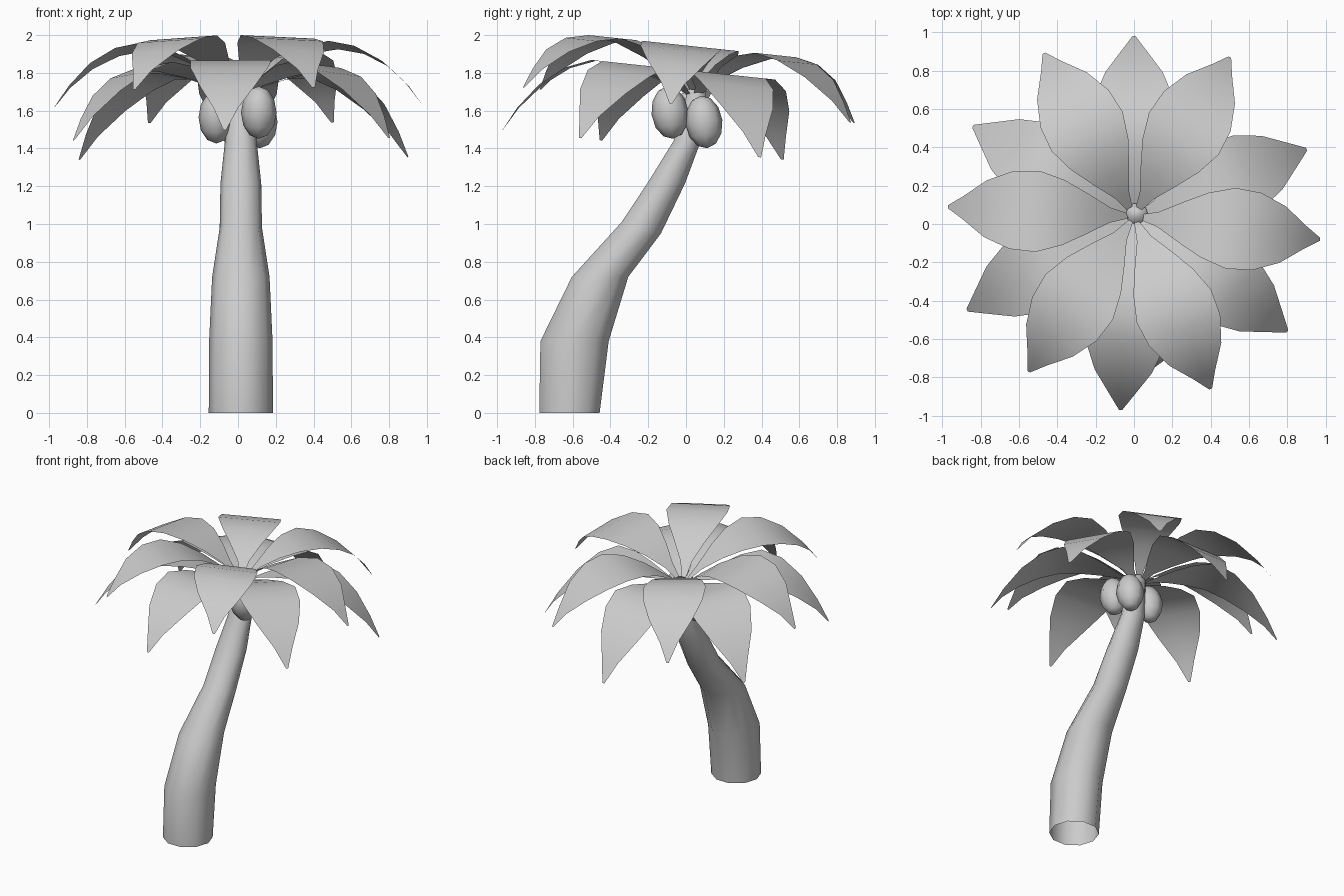
import bpy, bmesh, math
from mathutils import Vector, Matrix

if "Cube" in bpy.data.objects:
    bpy.data.objects.remove(bpy.data.objects["Cube"])

TILT = 0.107          # the crown drops towards +y
ROOT = Vector((0, 0.04))


def finish(name, bm):
    for f in bm.faces:
        f.smooth = True
    me = bpy.data.meshes.new(name)
    bm.to_mesh(me)
    bm.free()
    ob = bpy.data.objects.new(name, me)
    bpy.context.collection.objects.link(ob)
    return ob


# Trunk: eight-sided rings (z, centre y, radius x, radius y, slope), open at the base
rings = [(0, -.617, .17, .168, 0), (.38, -.59, .168, .19, 0),
         (.72, -.455, .152, .157, 0), (.98, -.237, .112, .11, -.28),
         (1.215, -.105, .108, .105, 0), (1.43, .003, .085, .072, -.15),
         (1.71, .06, .055, .05, -.1)]
SIDES = 10
bm = bmesh.new()
loops = []
for z, cy, rx, ry, slope in rings:
    loop = []
    for i in range(SIDES):
        a = math.tau * i / SIDES
        dy = ry * math.sin(a)
        loop.append(bm.verts.new((.015 + rx * math.cos(a), cy + dy, z + slope * dy)))
    loops.append(loop)
for lo, hi in zip(loops, loops[1:]):
    for i in range(SIDES):
        j = (i + 1) % SIDES
        bm.faces.new((lo[i], lo[j], hi[j], hi[i]))
bm.faces.new(loops[-1])
finish("trunk", bm)

# Fronds: thin arched leaves, given as (fraction of length, half width, height)
upper = [(.03, .012, 1.70), (.13, .04, 1.78), (.25, .105, 1.86), (.38, .17, 1.92),
         (.52, .212, 1.945), (.66, .203, 1.918), (.8, .148, 1.845),
         (.92, .06, 1.735), (1, .008, 1.63)]
lower = [(.03, .012, 1.68), (.13, .04, 1.73), (.25, .105, 1.772), (.38, .17, 1.805),
         (.52, .215, 1.815), (.66, .205, 1.76), (.8, .15, 1.655),
         (.92, .065, 1.52), (1, .008, 1.395)]


def frond(name, tip, profile):
    axis = Vector(tip) - ROOT
    side = Vector((-axis.y, axis.x)).normalized()
    bm = bmesh.new()
    rows = []
    for t, w, z in profile:
        row = []
        for s in (-1, 0, 1):
            p = ROOT + axis * t + side * w * s
            row.append(bm.verts.new((p.x, p.y, z - TILT * p.y)))
        rows.append(row)
    for a, b in zip(rows, rows[1:]):
        for k in (0, 1):
            bm.faces.new((a[k], b[k], b[k + 1], a[k + 1]))
    finish(name, bm)


upper_tips = [(.5, .87), (.97, -.08), (.4, -.86), (-.55, -.77), (-.97, .09), (-.47, .89)]
lower_tips = [(0, .98), (.9, .39), (.8, -.56), (-.07, -.97), (-.87, -.45), (-.84, .51)]
for i, tip in enumerate(upper_tips):
    frond(f"upper_frond_{i + 1}", tip, upper)
for i, tip in enumerate(lower_tips):
    frond(f"lower_frond_{i + 1}", tip, lower)

# Coconuts hanging below the crown
for i, (x, y, z) in enumerate([(.11, -.085, 1.59), (-.115, .02, 1.565), (.115, .095, 1.54)]):
    bm = bmesh.new()
    m = (Matrix.Translation((x, y, z)) @ Matrix.Rotation(.12, 4, 'X')
         @ Matrix.Diagonal((.094, .098, .14, 1)))
    bmesh.ops.create_uvsphere(bm, u_segments=8, v_segments=6, radius=1, matrix=m)
    finish(f"coconut_{i + 1}", bm)
